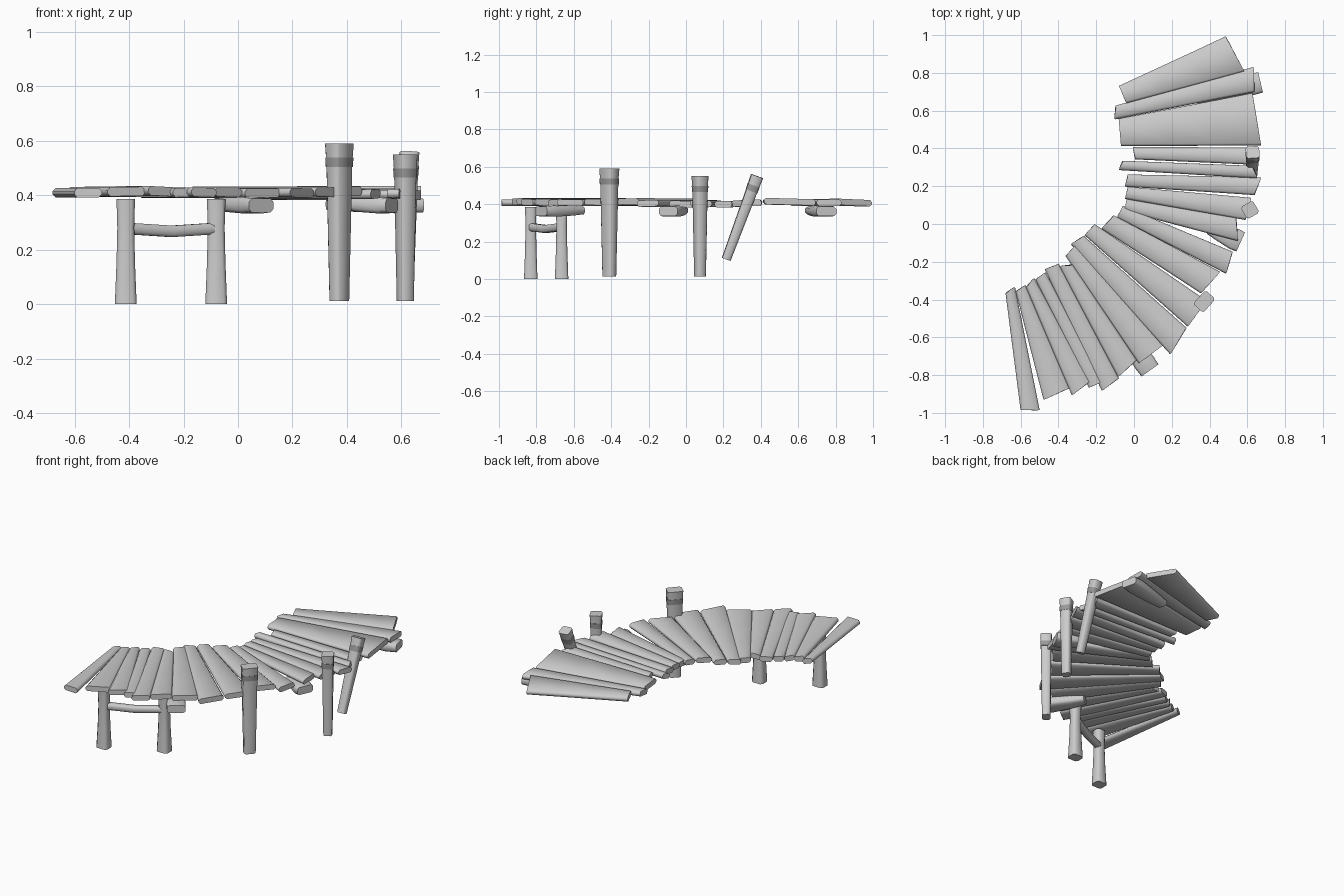
import bpy, bmesh, math, random
from mathutils import Vector

random.seed(4)
old_cube = bpy.data.objects.get("Cube")
if old_cube:
    bpy.data.objects.remove(old_cube)


def make_material(name, value):
    material = bpy.data.materials.new(name)
    material.use_nodes = True
    colour = (value, value, value, 1)
    material.diffuse_color = colour
    material.node_tree.nodes["Principled BSDF"].inputs["Base Color"].default_value = colour
    return material


wood = make_material("weathered grey wood", 0.6)
binding = make_material("darker grey binding", 0.32)
UP = Vector((0, 0, 1))


def section(centre, side, rise, half_width, half_height, chamfer):
    """Eight-sided section: a rectangle with its corners cut."""
    inner_w, inner_h = half_width - chamfer, half_height - chamfer
    outline = [(half_width, inner_h), (inner_w, half_height),
               (-inner_w, half_height), (-half_width, inner_h),
               (-half_width, -inner_h), (-inner_w, -half_height),
               (inner_w, -half_height), (half_width, -inner_h)]
    return [centre + side * a + rise * b for a, b in outline]


def loft(name, sections, material, smooth_angle=50):
    """Skin a row of matching sections and cap both ends."""
    bm = bmesh.new()
    rings = [[bm.verts.new(p) for p in points] for points in sections]
    count = len(rings[0])
    for low, high in zip(rings, rings[1:]):
        for i in range(count):
            j = (i + 1) % count
            bm.faces.new((low[i], low[j], high[j], high[i]))
    bm.faces.new(rings[0])
    bm.faces.new(rings[-1])
    bmesh.ops.recalc_face_normals(bm, faces=bm.faces[:])
    mesh = bpy.data.meshes.new(name)
    bm.to_mesh(mesh)
    bm.free()
    mesh.materials.append(material)
    obj = bpy.data.objects.new(name, mesh)
    bpy.context.collection.objects.link(obj)
    bpy.ops.object.select_all(action="DESELECT")
    bpy.context.view_layer.objects.active = obj
    obj.select_set(True)
    bpy.ops.object.shade_smooth_by_angle(angle=math.radians(smooth_angle))
    return obj


# Deck planks: inner end x, y, outer end x, y, inner width, outer width
planks = [
    (-.06, .685, .535, .90, .10, .21),
    (-.10, .59, .635, .765, .07, .13),
    (-.075, .485, .65, .555, .145, .28),
    (0, .375, .62, .36, .065, .09),
    (-.07, .31, .64, .275, .05, .065),
    (-.04, .23, .655, .20, .065, .095),
    (-.04, .165, .605, .08, .065, .12),
    (-.045, .10, .545, -.025, .065, .125),
    (-.075, .065, .505, -.205, .07, .12),
    (-.14, .01, .405, -.31, .095, .15),
    (-.235, -.03, .335, -.475, .08, .17),
    (-.30, -.085, .235, -.62, .08, .16),
    (-.335, -.14, .09, -.69, .08, .16),
    (-.36, -.22, -.035, -.765, .065, .13),
    (-.435, -.225, -.125, -.85, .08, .11),
    (-.495, -.275, -.20, -.85, .065, .085),
    (-.55, -.31, -.28, -.87, .06, .12),
    (-.60, -.34, -.41, -.90, .06, .15),
    (-.655, -.35, -.55, -.985, .055, .10),
]
for number, (ix, iy, ox, oy, inner_width, outer_width) in enumerate(planks, 1):
    drop = 0.01 if 4 < number < 10 else 0
    height = 0.411 - drop + random.uniform(-.004, .004)
    start, end = Vector((ix, iy, height)), Vector((ox, oy, height))
    along = (end - start).normalized()
    across = UP.cross(along)
    tilt = (across + UP * random.uniform(-.05, .05)).normalized()
    rise = along.cross(tilt)
    rings = []
    for t in (0, .35, .7, 1):
        width = inner_width + (outer_width - inner_width) * t
        rings.append(section(start.lerp(end, t), tilt, rise, width / 2, .017, .011))
    # Slightly worn, skewed ends
    for ring, amount in ((rings[0], .012), (rings[-1], .02)):
        skew = random.uniform(-amount, amount)
        for i, point in enumerate(ring):
            point += along * skew * (1 if i in (0, 1, 6, 7) else -1)
    loft(f"deck_plank_{number}", rings, wood)


# Tall mooring posts with a darker binding below the head
def mooring_post(name, foot, head, turn, half_width, half_depth):
    foot, head = Vector(foot), Vector(head)
    axis = (head - foot).normalized()
    side = Vector((math.cos(turn), math.sin(turn), 0))
    side = (side - axis * side.dot(axis)).normalized()
    depth = axis.cross(side)
    length = (head - foot).length

    def ring(distance, scale):
        centre = foot + axis * distance
        return section(centre, side, depth, half_width * scale, half_depth * scale, .01)

    loft(name, [ring(0, .72), ring(length * .5, .83),
                ring(length - .07, .91), ring(length, 1)], wood)
    loft(name + "_binding", [ring(length - .086, .95), ring(length - .052, .98)], binding)


mooring_post("front_post", (.372, -.41, .012), (.372, -.41, .59), math.radians(48), .049, .036)
mooring_post("middle_post", (.614, .075, .012), (.614, .075, .55), math.radians(30), .037, .037)
mooring_post("leaning_post", (.62, .215, .105), (.628, .38, .55), math.radians(5), .036, .033)

# Short flared legs under the front end
EAST, NORTH = Vector((1, 0, 0)), Vector((0, 1, 0))
for name, x, y in (("left_leg", -.08, -.665), ("right_leg", -.412, -.83)):
    loft(name, [section(Vector((x, y, z)), EAST, NORTH, width, width * .9, .012)
                for z, width in ((0, .04), (.15, .034), (.28, .031), (.385, .034))], wood)

# Sagging brace between the legs
brace_start, brace_end = Vector((-.40, -.825, .277)), Vector((-.09, -.67, .277))
brace_side = UP.cross((brace_end - brace_start).normalized())
loft("leg_brace", [section(brace_start.lerp(brace_end, t) - UP * sag, brace_side, UP, .022, .021, .009)
                   for t, sag in ((0, 0), (.25, .005), (.5, .01), (.75, .005), (1, 0))], wood)

# Beam stubs carrying the planks
beams = {
    "front_beam": ((-.07, -.56, .366), (.085, -.775, .362)),
    "middle_beam": ((.40, -.02, .366), (.565, -.095, .362)),
    "back_beam": ((.33, .67, .366), (.67, .75, .362)),
}
for name, (start, end) in beams.items():
    start, end = Vector(start), Vector(end)
    side = UP.cross((end - start).normalized())
    loft(name, [section(start.lerp(end, t), side, UP, width, depth, .012)
                for t, width, depth in ((0, .035, .02), (.3, .045, .026),
                                        (.8, .058, .03), (1, .055, .025))], wood)
